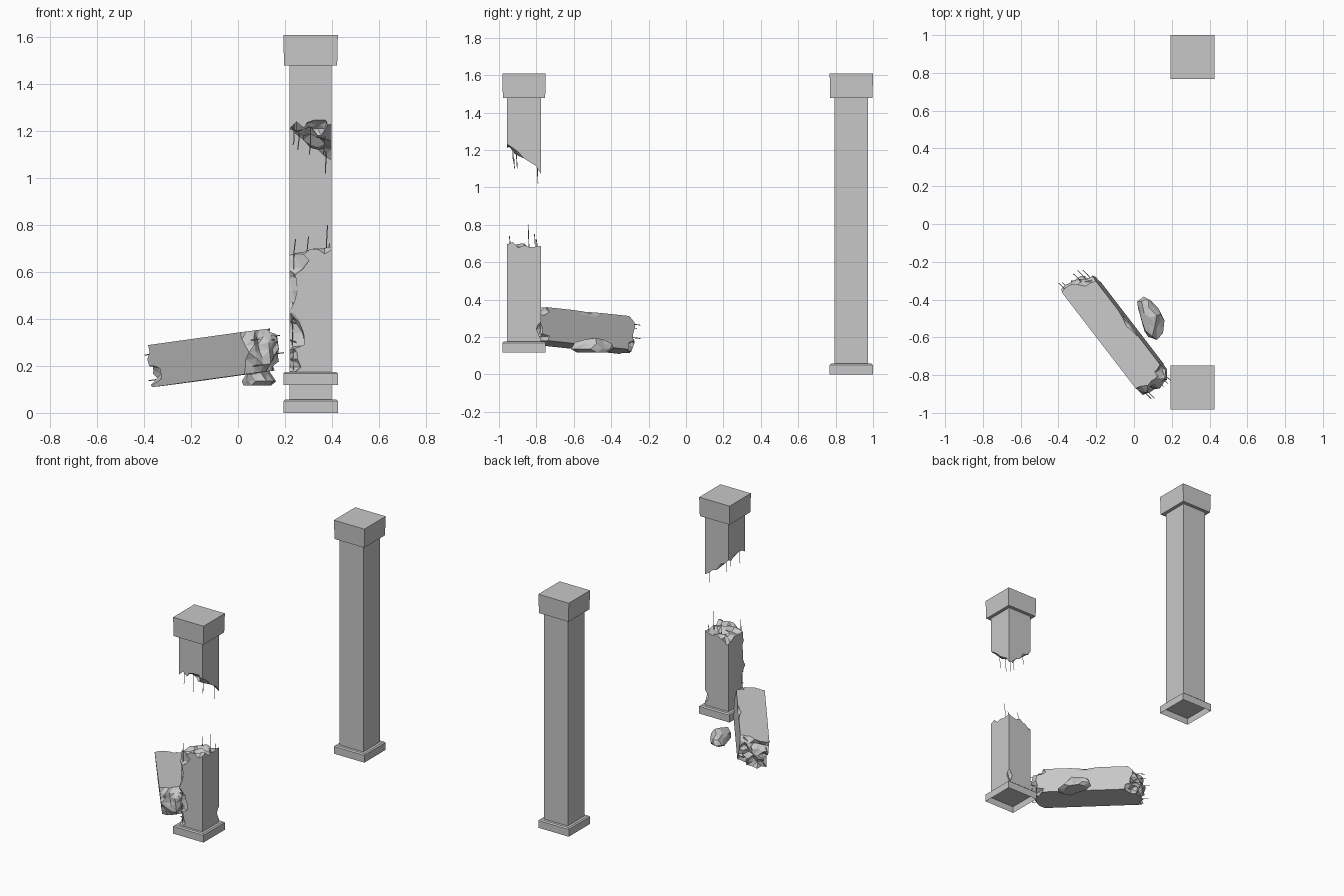
import bpy, bmesh, math, random
from mathutils import Vector, Matrix

cube = bpy.data.objects.get("Cube")
if cube:
    bpy.data.objects.remove(cube, do_unlink=True)
rng = random.Random(7)

# One grey for the whole ruin
GREY = bpy.data.materials.new("weathered grey")
GREY.use_nodes = True
GREY.diffuse_color = (0.575, 0.575, 0.575, 1)
GREY.node_tree.nodes["Principled BSDF"].inputs["Base Color"].default_value = GREY.diffuse_color

HALF = 0.09      # half width of a shaft
WIDE = 0.116     # half width of a base or cap


def finish(bm, name, matrix):
    bmesh.ops.recalc_face_normals(bm, faces=bm.faces)
    mesh = bpy.data.meshes.new(name)
    bm.to_mesh(mesh)
    bm.free()
    mesh.materials.append(GREY)
    ob = bpy.data.objects.new(name, mesh)
    ob.matrix_world = matrix
    bpy.context.collection.objects.link(ob)
    return ob


def block(bm, z0, z1, w0, w1):
    """Square block tapering from half width w0 to w1."""
    for v in bmesh.ops.create_cube(bm, size=2)["verts"]:
        w = w0 if v.co.z < 0 else w1
        v.co = (v.co.x * w, v.co.y * w, z0 if v.co.z < 0 else z1)


def make_base(name, x, y, z):
    bm = bmesh.new()
    block(bm, 0, 0.05, WIDE, WIDE)
    # hollow underside
    bottom = min(bm.faces, key=lambda f: f.calc_center_median().z)
    bmesh.ops.inset_region(bm, faces=[bottom], thickness=0.006)
    for v in bottom.verts:
        v.co.z += 0.042
    # thin bevelled lip
    block(bm, 0.05, 0.057, WIDE, WIDE - 0.008)
    return finish(bm, name, Matrix.Translation((x, y, z)))


def make_cap(name, x, y):
    bm = bmesh.new()
    block(bm, 1.478, 1.608, WIDE - 0.003, WIDE)
    return finish(bm, name, Matrix.Translation((x, y, 0)))


def make_shaft(name, low, high, matrix, rough_low=0, rough_high=0):
    """Square shaft; low and high give the end height at (u, v) in -1..1."""
    bm = bmesh.new()
    bmesh.ops.create_cube(bm, size=2)
    bmesh.ops.subdivide_edges(bm, edges=bm.edges[:], cuts=5, use_grid_fill=True)
    for v in bm.verts:
        u, w, t = v.co
        a = low(u, w) + (rng.uniform(-rough_low, rough_low) if t < -0.99 else 0)
        b = high(u, w) + (rng.uniform(-rough_high, rough_high) if t > 0.99 else 0)
        v.co = (u * HALF, w * HALF, a + (b - a) * (t + 1) / 2)
    bmesh.ops.dissolve_limit(bm, angle_limit=0.02, verts=bm.verts[:], edges=bm.edges[:])
    bmesh.ops.triangulate(bm, faces=[f for f in bm.faces if len(f.verts) > 3])
    return finish(bm, name, matrix)


def rock(name, size, matrix, jitter=0.25):
    bm = bmesh.new()
    bmesh.ops.create_icosphere(bm, subdivisions=2, radius=1)
    for v in bm.verts:
        v.co *= rng.uniform(1 - jitter, 1 + jitter)
        v.co = [c * s for c, s in zip(v.co, size)]
    return finish(bm, name, matrix)


def chip(ob, places):
    """Knock jagged bites out of a part; places are (centre, size) in its space."""
    for centre, size in places:
        cutter = rock("cutter", size, ob.matrix_world @ Matrix.Translation(centre))
        cutter.hide_render = True
        bpy.context.view_layer.update()
        mod = ob.modifiers.new("chip", "BOOLEAN")
        mod.operation, mod.solver, mod.object = "DIFFERENCE", "EXACT", cutter
        bpy.context.view_layer.objects.active = ob
        bpy.ops.object.modifier_apply(modifier=mod.name)
        bpy.data.objects.remove(cutter, do_unlink=True)


def rebar(name, points, matrix=Matrix()):
    curve = bpy.data.curves.new(name, "CURVE")
    curve.dimensions = "3D"
    curve.bevel_depth, curve.bevel_resolution = 0.0022, 0
    curve.use_fill_caps = True
    line = curve.splines.new("POLY")
    line.points.add(len(points) - 1)
    for p, co in zip(line.points, points):
        p.co = (*co, 1)
    curve.materials.append(GREY)
    ob = bpy.data.objects.new(name, curve)
    ob.matrix_world = matrix
    bpy.context.collection.objects.link(ob)


# Intact pillar at the back
X, BACK, FRONT = 0.309, 0.884, -0.866
make_base("back_pillar_base", X, BACK, 0)
make_cap("back_pillar_cap", X, BACK)
make_shaft("back_pillar_shaft", lambda u, v: 0.045, lambda u, v: 1.485,
           Matrix.Translation((X, BACK, 0)))

# Broken pillar at the front: base, stump, hanging top and cap
at_front = Matrix.Translation((X, FRONT, 0))
make_base("front_pillar_base", X, FRONT, 0.118)
make_cap("front_pillar_cap", X, FRONT)
stump = make_shaft("front_pillar_stump", lambda u, v: 0.165,
                   lambda u, v: 0.68 + 0.015 * u,
                   at_front, rough_high=0.018)
chip(stump, [((-0.1, -0.1, 0.65), (0.085, 0.045, 0.075)),
             ((-0.105, -0.1, 0.52), (0.05, 0.04, 0.1)),
             ((-0.1, -0.105, 0.34), (0.09, 0.045, 0.1)),
             ((-0.1, -0.1, 0.23), (0.06, 0.045, 0.06)),
             ((0.1, 0.1, 0.24), (0.035, 0.035, 0.055)),
             ((-0.09, 0.1, 0.7), (0.06, 0.06, 0.06))])
hanging = make_shaft("front_pillar_top",
                     lambda u, v: 1.185 - 0.03 * u - 0.04 * v - 0.025 * u * v,
                     lambda u, v: 1.485, at_front, rough_low=0.022)
chip(hanging, [((0.03, -0.1, 1.21), (0.05, 0.05, 0.045))])

# Reinforcement sticking out of both breaks
for i, (x, y, tip) in enumerate([(-0.07, -0.074, 0.74), (-0.015, 0.06, 0.75),
                                 (0.066, 0.026, 0.8), (0.075, 0.07, 0.72)]):
    rebar(f"stump_rebar_{i}", [(x, y, 0.58), (x, y, 0.69), (x + 0.006, y - 0.004, tip)], at_front)
for i, (x, y, tip) in enumerate([(0.068, 0.07, 1.02), (-0.07, -0.06, 1.14),
                                 (0.0, -0.055, 1.1), (0.06, -0.04, 1.1), (-0.05, 0.06, 1.12)]):
    rebar(f"hanging_rebar_{i}", [(x, y, 1.3), (x, y, 1.16), (x - 0.005, y + 0.004, tip)], at_front)
rebar("exposed_rebar", [(-0.073, -0.073, 0.18), (-0.078, -0.076, 0.35), (-0.07, -0.07, 0.6)], at_front)
for i, z in enumerate((0.22, 0.3, 0.38)):
    rebar(f"exposed_tie_{i}", [(-0.06, -0.075, z), (-0.085, -0.08, z + 0.01), (-0.08, -0.05, z)], at_front)

# Fallen shaft piece, leaning and slightly rolled
axis = Vector((0.61, -0.793, 0.085)).normalized()
side = Vector((0.793, 0.61, 0.1))
side = (side - axis * side.dot(axis)).normalized()
up = axis.cross(side)
fallen_at = Matrix((side, up, axis)).transposed().to_4x4()
fallen_at.translation = (-0.087, -0.584, 0.238)
fallen = make_shaft("fallen_shaft",
                    lambda u, v: -0.345 + 0.02 * u + 0.015 * v,
                    lambda u, v: 0.35 - 0.03 * u * u - 0.02 * v * v,
                    fallen_at, rough_low=0.025, rough_high=0.02)
chip(fallen, [((0.1, s * 0.09, 0.33), (0.055, 0.045, 0.08)) for s in (-1, 1)]
     + [((-0.1, 0.09, 0.35), (0.035, 0.03, 0.045)),
        ((-0.1, -0.04, -0.36), (0.04, 0.045, 0.07)),
        ((0.08, -0.08, -0.34), (0.06, 0.05, 0.06)),
        ((0.06, 0.1, -0.35), (0.05, 0.035, 0.05)),
        ((0.095, 0.1, 0.0), (0.02, 0.035, 0.09))])
for i, (u, v) in enumerate([(-0.07, 0.05), (-0.065, -0.06), (0.02, 0.04),
                            (0.065, -0.02), (0.05, 0.055)]):
    reach = rng.uniform(0.36, 0.39)
    rebar(f"fallen_rebar_far_{i}", [(u, v, -0.25), (u, v, -0.35), (u - 0.006, v, -reach - 0.02)], fallen_at)
    rebar(f"fallen_rebar_near_{i}", [(u, v, 0.25), (u, v, 0.33), (u + 0.008, v, reach)], fallen_at)

# Loose chunk lying beside the fallen piece
chunk_at = Matrix.Translation((0.085, -0.495, 0.135)) @ Matrix.Rotation(0.3, 4, "Z")
chunk = rock("loose_chunk", (0.06, 0.105, 0.06), chunk_at, 0.2)
for v in chunk.data.vertices:
    v.co.z = max(v.co.z, -0.018)
rebar("chunk_rebar", [(0.05, -0.47, 0.16), (0.06, -0.42, 0.17), (0.05, -0.395, 0.15)])
